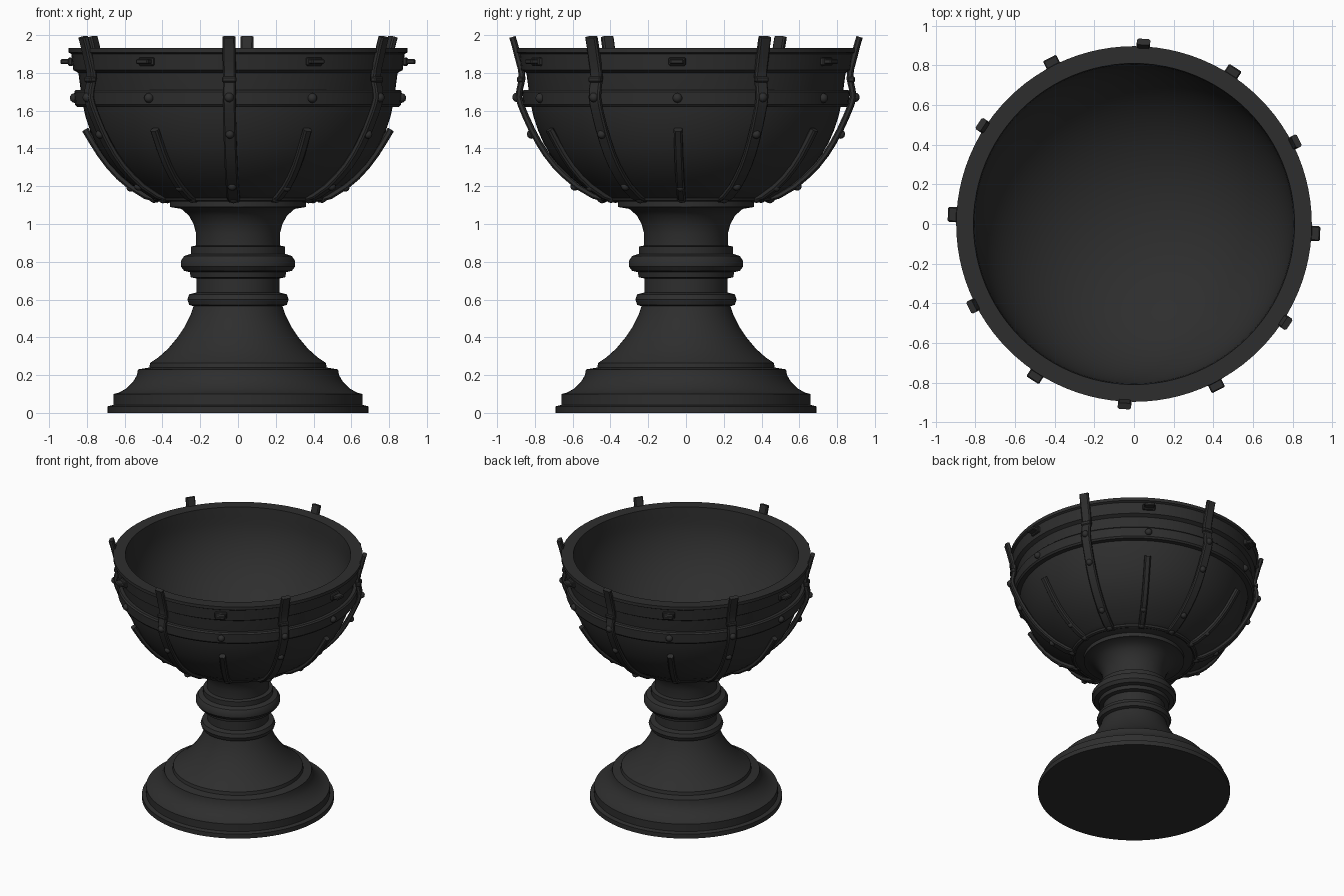
import bpy, bmesh, math
from mathutils import Matrix, Vector

cube = bpy.data.objects.get("Cube")
if cube:
    bpy.data.objects.remove(cube)

iron = bpy.data.materials.new("dark_iron")
iron.use_nodes = True
colour = (0.027, 0.027, 0.027, 1)
iron.diffuse_color = colour
bsdf = iron.node_tree.nodes["Principled BSDF"]
bsdf.inputs["Base Color"].default_value = colour
bsdf.inputs["Roughness"].default_value = 0.8


def finish(bm, name, angle=35):
    bmesh.ops.recalc_face_normals(bm, faces=bm.faces)
    mesh = bpy.data.meshes.new(name)
    bm.to_mesh(mesh)
    bm.free()
    mesh.materials.append(iron)
    obj = bpy.data.objects.new(name, mesh)
    bpy.context.collection.objects.link(obj)
    bpy.ops.object.select_all(action='DESELECT')
    obj.select_set(True)
    bpy.context.view_layer.objects.active = obj
    bpy.ops.object.shade_smooth_by_angle(angle=math.radians(angle))
    return obj


def lathe(name, profile, closed=False, steps=96):
    """Turn an (r, z) profile round the z axis."""
    bm = bmesh.new()
    verts = [bm.verts.new((r, 0, z)) for r, z in profile]
    pairs = list(zip(verts, verts[1:])) + ([(verts[-1], verts[0])] if closed else [])
    edges = [bm.edges.new(p) for p in pairs]
    bmesh.ops.spin(bm, geom=verts + edges, axis=(0, 0, 1), cent=(0, 0, 0),
                   angle=math.tau, steps=steps, use_duplicate=False)
    bmesh.ops.remove_doubles(bm, verts=bm.verts, dist=0.0005)
    return finish(bm, name)


def strap(name, path, width, thick, angle):
    """Sweep a chamfered bar along an (r, z) path at one angle round the bowl."""
    bm = bmesh.new()
    w, t, c = width / 2, thick / 2, thick * 0.25
    section = [(w, t - c), (w - c, t), (c - w, t), (-w, t - c),
               (-w, c - t), (c - w, -t), (w - c, -t), (w, c - t)]
    points = [Vector((r, 0, z)) for r, z in path]
    rings = []
    for i, p in enumerate(points):
        along = (points[min(i + 1, len(points) - 1)] - points[max(i - 1, 0)]).normalized()
        out = Vector((-along.z, 0, along.x))
        rings.append([bm.verts.new(p + out * n + Vector((0, s, 0))) for s, n in section])
    for a, b in zip(rings, rings[1:]):
        for i in range(8):
            j = (i + 1) % 8
            bm.faces.new((a[i], a[j], b[j], b[i]))
    bm.faces.new(rings[0])
    bm.faces.new(rings[-1])
    bm.transform(Matrix.Rotation(angle, 4, 'Z'))
    return finish(bm, name)


def rivet(name, r, z, size, angle):
    bm = bmesh.new()
    bmesh.ops.create_icosphere(bm, subdivisions=2, radius=size)
    bm.transform(Matrix.Rotation(angle, 4, 'Z') @ Matrix.Translation((r, 0, z)))
    return finish(bm, name, 60)


def block(name, r, z, size, angle):
    bm = bmesh.new()
    bmesh.ops.create_cube(bm, size=1)
    bm.transform(Matrix.Diagonal((*size, 1)))
    bmesh.ops.bevel(bm, geom=bm.edges[:], offset=0.006, segments=1, affect='EDGES')
    bm.transform(Matrix.Rotation(angle, 4, 'Z') @ Matrix.Translation((r, 0, z)))
    return finish(bm, name)


# Foot and stem, turned as one piece
lathe("pedestal", [
    (0, 0), (0.69, 0), (0.69, 0.035), (0.66, 0.042), (0.66, 0.1), (0.63, 0.107),
    (0.59, 0.13), (0.555, 0.165), (0.535, 0.2), (0.53, 0.23), (0.47, 0.24),
    (0.465, 0.265), (0.42, 0.295), (0.37, 0.34), (0.32, 0.4), (0.28, 0.46),
    (0.25, 0.52), (0.235, 0.565), (0.258, 0.572), (0.268, 0.6), (0.258, 0.628),
    (0.22, 0.637), (0.22, 0.712), (0.25, 0.718), (0.255, 0.745), (0.285, 0.752),
    (0.302, 0.775), (0.302, 0.805), (0.285, 0.83), (0.25, 0.842), (0.25, 0.88),
    (0.222, 0.886), (0.222, 0.95), (0.235, 1.0), (0.26, 1.045), (0.3, 1.08),
    (0.36, 1.09), (0.36, 1.13), (0, 1.13)])

# Bowl: outer curve, rim band, flat lip, hollow inside
hollow = [(0.805 * math.cos(a), 1.86 - 0.67 * math.sin(a))
          for a in (math.pi / 2 * i / 20 for i in range(20))]
lathe("bowl", [
    (0, 1.12), (0.42, 1.12), (0.48, 1.155), (0.56, 1.205), (0.62, 1.255), (0.675, 1.31),
    (0.72, 1.37), (0.755, 1.43), (0.785, 1.5), (0.808, 1.57), (0.825, 1.65),
    (0.845, 1.8), (0.872, 1.815), (0.882, 1.9), (0.897, 1.908), (0.897, 1.932),
    (0.81, 1.932)] + hollow + [(0, 1.19)])
lathe("bowl_band", [(0.81, 1.62), (0.853, 1.62), (0.863, 1.632), (0.867, 1.7),
                    (0.858, 1.71), (0.82, 1.71)], closed=True)
lathe("base_ring", [(0.435 + 0.018 * math.cos(a), 1.137 + 0.018 * math.sin(a))
                    for a in (math.tau * i / 8 for i in range(8))], closed=True)

long_path = [(0.42, 1.13), (0.49, 1.15), (0.575, 1.2), (0.64, 1.255), (0.695, 1.31),
             (0.742, 1.37), (0.78, 1.43), (0.818, 1.5), (0.85, 1.57), (0.875, 1.63),
             (0.886, 1.67), (0.882, 1.71), (0.868, 1.77), (0.874, 1.82),
             (0.89, 1.88), (0.905, 1.94), (0.92, 1.99)]
short_path = [(0.42, 1.13), (0.49, 1.15), (0.57, 1.2), (0.63, 1.25), (0.685, 1.31),
              (0.73, 1.37), (0.768, 1.43), (0.81, 1.5)]

for k in range(6):
    # Long straps rising above the rim, with rivets
    a = math.radians(-93 + 60 * k)
    strap("long_strap", long_path, 0.068, 0.032, a)
    for r, z, size in ((0.895, 1.67, 0.026), (0.82, 1.475, 0.024),
                       (0.59, 1.2, 0.024), (0.445, 1.137, 0.028)):
        rivet("strap_rivet", r, z, size, a)
    block("strap_collar", 0.878, 1.765, (0.035, 0.076, 0.03), a)

    # Short ribs between them, with pegs and band studs above
    b = a + math.radians(30)
    strap("short_rib", short_path, 0.045, 0.036, b)
    rivet("rib_rivet", 0.57, 1.193, 0.022, b)
    rivet("rib_end", 0.445, 1.137, 0.026, b)
    rivet("band_stud", 0.866, 1.667, 0.026, b)
    block("peg_plate", 0.886, 1.86, (0.025, 0.09, 0.045), b)
    block("peg", 0.905, 1.86, (0.07, 0.075, 0.026), b)
